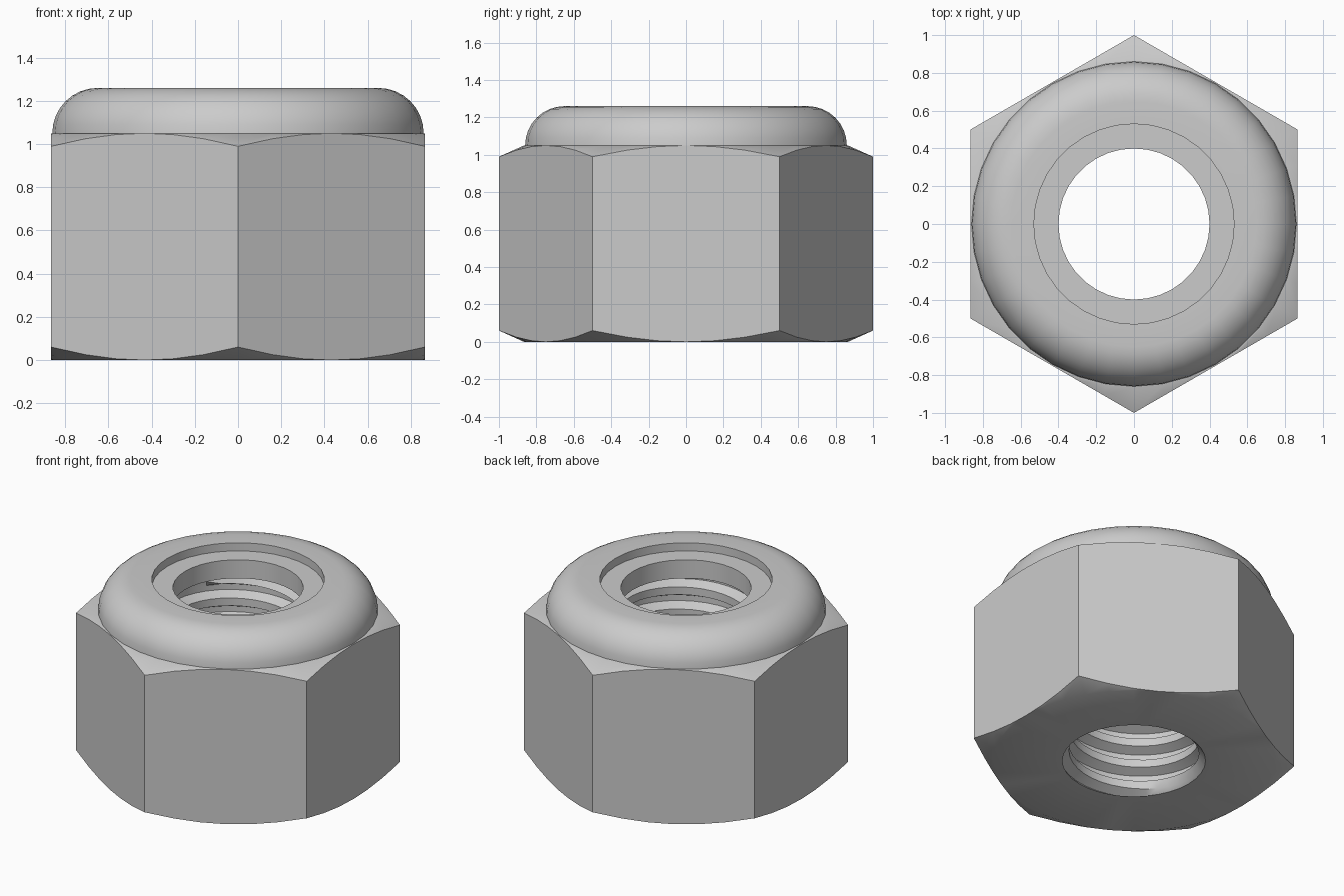
import bpy
import bmesh
import math

cube = bpy.data.objects.get("Cube")
if cube:
    bpy.data.objects.remove(cube, do_unlink=True)

SEGMENTS = 36
FLAT = math.sqrt(3) / 2      # distance from axis to each hex flat
HEIGHT = 1.05                # hex body height
TOP = 1.26                   # collar height
CHAMFER = 0.45               # slope of the corner chamfers
BORE, ROOT, PITCH = 0.40, 0.46, 0.15

steel = bpy.data.materials.new("grey_steel")
steel.use_nodes = True
GREY = (0.6, 0.6, 0.6, 1)
steel.diffuse_color = GREY
steel.node_tree.nodes["Principled BSDF"].inputs["Base Color"].default_value = GREY


def sweep(name, rows, close=False):
    """Skin a list of functions angle index -> (radius, height) around the axis."""
    bm = bmesh.new()
    grid = []
    for row in rows:
        ring = []
        for i in range(SEGMENTS + 1):
            a = 2 * math.pi * i / SEGMENTS
            r, z = row(i)
            ring.append(bm.verts.new((r * math.cos(a), r * math.sin(a), z)))
        grid.append(ring)
    pairs = list(zip(grid, grid[1:]))
    if close:
        pairs.append((grid[-1], grid[0]))
    for low, high in pairs:
        for i in range(SEGMENTS):
            bm.faces.new((low[i], low[i + 1], high[i + 1], high[i]))
    bmesh.ops.remove_doubles(bm, verts=bm.verts, dist=0.0005)
    mesh = bpy.data.meshes.new(name)
    bm.to_mesh(mesh)
    bm.free()
    mesh.materials.append(steel)
    obj = bpy.data.objects.new(name, mesh)
    bpy.context.collection.objects.link(obj)
    bpy.ops.object.select_all(action="DESELECT")
    obj.select_set(True)
    bpy.context.view_layer.objects.active = obj
    bpy.ops.object.shade_smooth_by_angle(angle=math.radians(30))
    return obj


def circle(r, z):
    return lambda i: (r, z)


def hex_radius(i):
    a = 2 * math.pi * i / SEGMENTS
    off = (a + math.pi / 6) % (math.pi / 3) - math.pi / 6
    return FLAT / math.cos(off)


def hex_bottom(i):
    r = hex_radius(i)
    return r, (r - FLAT) * CHAMFER


def hex_top(i):
    r = hex_radius(i)
    return r, HEIGHT - (r - FLAT) * CHAMFER


# Hex body with chamfered corners, open at the bore
sweep("hex_body", [circle(0.44, 0), circle(FLAT, 0), hex_bottom, hex_top,
                   circle(FLAT, HEIGHT), circle(0.86, HEIGHT)])

# Rounded collar with a recess for the locking ring
FILLET = 0.21
arc = []
for k in range(9):
    t = math.pi / 2 * k / 8
    arc.append(circle(0.86 - FILLET * (1 - math.cos(t)), HEIGHT + FILLET * math.sin(t)))
sweep("collar", arc + [circle(0.53, TOP), circle(0.53, HEIGHT), circle(ROOT, HEIGHT)])

# Locking ring seated inside the collar
sweep("locking_ring", [circle(0.53, 1.08), circle(0.53, 1.205),
                       circle(BORE, 1.205), circle(BORE, 1.08)], close=True)


# Helical thread lining the bore, from the top down
def thread_row(z0, r):
    def row(i):
        z = z0 + PITCH * i / SEGMENTS
        if z >= HEIGHT:
            return ROOT, HEIGHT
        if z <= 0:
            return 0.44, 0
        return max(r, 0.44 - z), z
    return row


profile = [(0.95, BORE), (0.6, BORE), (0.4, ROOT), (0.15, ROOT)]
rows = []
for turn in range(8, -3, -1):
    for part, r in profile:
        rows.append(thread_row(PITCH * (turn + part), r))
sweep("thread", rows)
